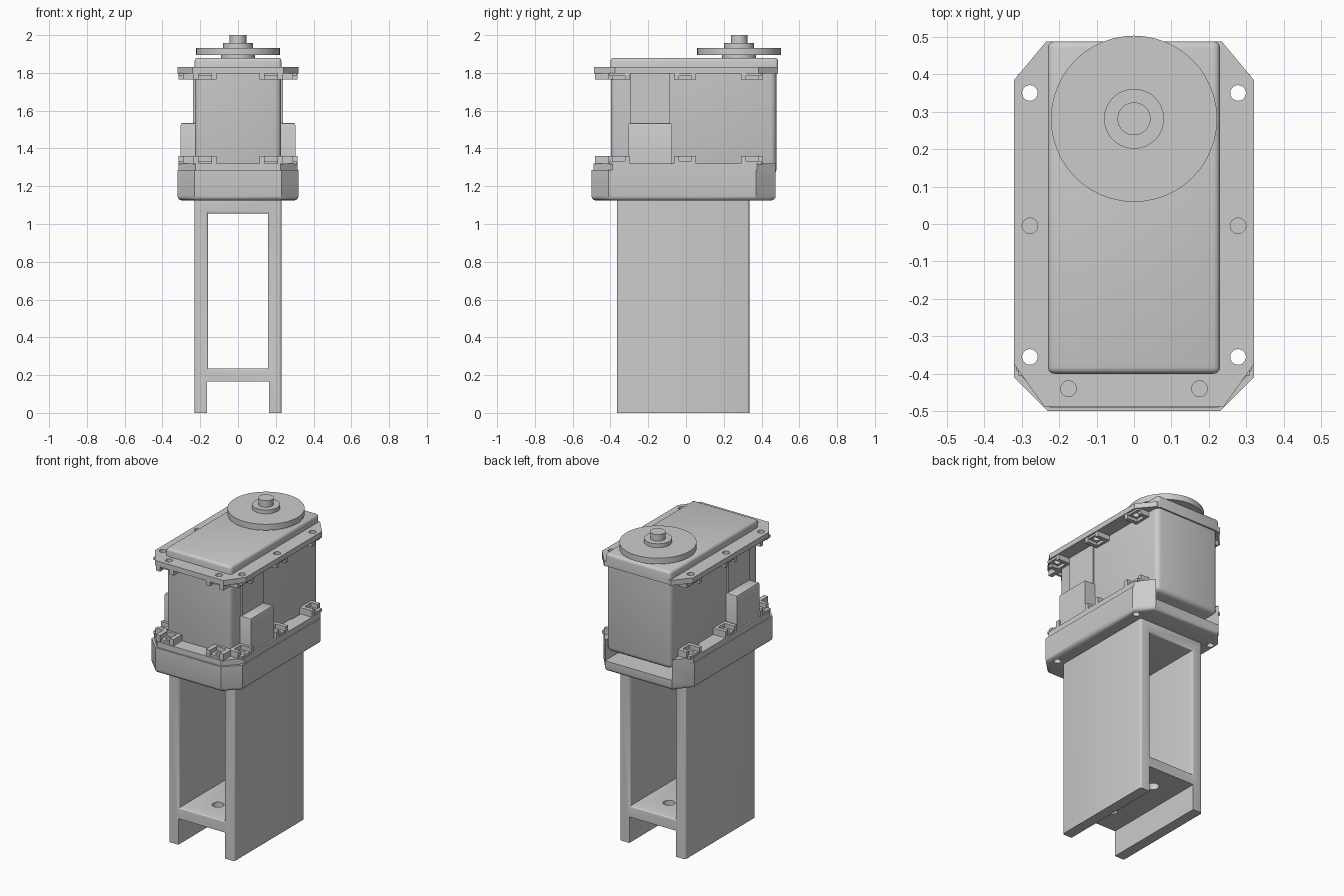
import bpy, bmesh, math

if "Cube" in bpy.data.objects:
    bpy.data.objects.remove(bpy.data.objects["Cube"])


def finish(name, bm):
    bmesh.ops.recalc_face_normals(bm, faces=bm.faces)
    me = bpy.data.meshes.new(name)
    bm.to_mesh(me)
    bm.free()
    ob = bpy.data.objects.new(name, me)
    bpy.context.collection.objects.link(ob)
    return ob


def prism(name, pts, z0, z1):
    """Extrude an xy outline from z0 to z1."""
    bm = bmesh.new()
    lo = [bm.verts.new((x, y, z0)) for x, y in pts]
    hi = [bm.verts.new((x, y, z1)) for x, y in pts]
    n = len(pts)
    bm.faces.new(lo[::-1])
    bm.faces.new(hi)
    for i in range(n):
        j = (i + 1) % n
        bm.faces.new((lo[i], lo[j], hi[j], hi[i]))
    return finish(name, bm)


def box(name, x0, x1, y0, y1, z0, z1):
    x0, x1 = sorted((x0, x1))
    return prism(name, [(x0, y0), (x1, y0), (x1, y1), (x0, y1)], z0, z1)


def cyl(name, x, y, r, z0, z1, n=32):
    a = [2 * math.pi * i / n for i in range(n)]
    return prism(name, [(x + r * math.cos(t), y + r * math.sin(t)) for t in a], z0, z1)


def octagon(hx, y0, y1, fx, fy, bx, by):
    """Plate outline with chamfered front and back corners."""
    right = [(fx, y0), (hx, fy), (hx, by), (bx, y1)]
    return right + [(-x, y) for x, y in right[::-1]]


def apply_mod(ob, mod):
    bpy.context.view_layer.objects.active = ob
    bpy.ops.object.modifier_apply(modifier=mod.name)


def cut(ob, cutter):
    m = ob.modifiers.new("cut", 'BOOLEAN')
    m.operation, m.solver, m.object = 'DIFFERENCE', 'EXACT', cutter
    apply_mod(ob, m)
    bpy.data.objects.remove(cutter)


def round_edges(ob, width, test=None, seg=3):
    """Bevel the sharp edges whose two end points pass the test."""
    bm = bmesh.new()
    bm.from_mesh(ob.data)
    edges = [e for e in bm.edges if len(e.link_faces) == 2
             and e.calc_face_angle(0) > 0.5
             and (test is None or test(e.verts[0].co, e.verts[1].co))]
    bmesh.ops.bevel(bm, geom=edges, offset=width, segments=seg, profile=0.5, affect='EDGES')
    bm.to_mesh(ob.data)
    bm.free()


# Screw positions
corner = [(s * 0.278, y) for s in (-1, 1) for y in (-0.355, 0.35)]
other = [(s * 0.278, -0.005) for s in (-1, 1)] + [(s * 0.175, -0.44) for s in (-1, 1)]

# Lower mounting bracket
leg = box("mounting_bracket", -0.23, 0.23, -0.365, 0.335, 0, 1.13)
cut(leg, box("window_cut", -0.158, 0.158, -1, 1, 0.235, 1.055))
cut(leg, box("foot_cut", -0.163, 0.163, -1, 1, -0.1, 0.165))
round_edges(leg, 0.012, lambda a, b: abs(a.y - b.y) < 0.01 and min(a.z, b.z) > 0.2 and max(a.z, b.z) < 1.1
            or (abs(a.x - b.x) < 0.01 and abs(a.x) > 0.2 and abs(a.y - b.y) < 0.01))
for y in (-0.2, 0.17):
    cut(leg, cyl("hole_cut", 0, y, 0.035, 0.1, 0.3))

# Base tray with a slot at the back
tray = prism("base_tray", octagon(0.32, -0.5, 0.475, 0.23, -0.41, 0.235, 0.37), 1.125, 1.285)
round_edges(tray, 0.022, lambda a, b: max(a.z, b.z) < 1.13)
cut(tray, box("slot_cut", -0.235, 0.235, 0.2, 0.6, 1.19, 1.4))

# Rim on the tray and flange under the lid
rim = prism("tray_rim", octagon(0.315, -0.49, 0.475, 0.225, -0.39, 0.235, 0.375), 1.285, 1.32)
cut(rim, box("rim_cut", -0.235, 0.235, 0.2, 0.6, 1.2, 1.4))
flange = prism("upper_flange", octagon(0.32, -0.487, 0.487, 0.24, -0.375, 0.235, 0.385), 1.797, 1.83)
cut(flange, box("flange_cut", -0.215, 0.215, 0.3, 0.6, 1.7, 1.9))
for x, y in corner:
    cut(tray, cyl("hole_cut", x, y, 0.021, 1, 1.5, 20))
for x, y in corner + other:
    cut(rim, cyl("hole_cut", x, y, 0.021, 1.2, 1.4, 20))
    cut(flange, cyl("hole_cut", x, y, 0.021, 1.7, 1.9, 20))

# Nut sockets: open U shapes on the rim and under the flange
for z0, z1, pad0, pad1, level in ((1.315, 1.36, 1.315, 1.333, "lower"),
                                  (1.765, 1.80, 1.784, 1.80, "upper")):
    for x, y in corner + other:
        s = math.copysign(1, x)
        name = level + "_nut_socket"
        if y < -0.4:
            for k in (-1, 1):
                box(name + "_wall", x + k * 0.034, x + k * 0.062, -0.483, -0.40, z0, z1)
            box(name + "_back", x - 0.062, x + 0.062, -0.415, -0.40, z0, z1)
            pad = box(name + "_floor", x - 0.05, x + 0.05, -0.475, -0.40, pad0, pad1)
        else:
            for k in (-1, 1):
                outer = 0.29 if (y * k > 0.3) else 0.315
                box(name + "_wall", s * 0.225, s * outer, *sorted((y + k * 0.033, y + k * 0.058)), z0, z1)
            box(name + "_back", s * 0.225, s * 0.245, y - 0.058, y + 0.058, z0, z1)
            pad = box(name + "_floor", s * 0.225, s * 0.31, y - 0.05, y + 0.05, pad0, pad1)
        cut(pad, cyl("hole_cut", x, y, 0.021, 1, 2, 20))

# Motor housing and lid
housing = box("motor_housing", -0.228, 0.228, -0.398, 0.478, 1.255, 1.82)
round_edges(housing, 0.03, lambda a, b: min(a.z, b.z) < 1.3)
lid = box("housing_lid", -0.23, 0.23, -0.4, 0.488, 1.80, 1.88)
round_edges(lid, 0.018, lambda a, b: max(a.z, b.z) > 1.87)

# Side covers on both sides
for s, side in ((-1, "left"), (1, "right")):
    cover = box(side + "_side_cover", s * 0.22, s * 0.304, -0.305, -0.075, 1.31, 1.535)
    round_edges(cover, 0.012, lambda a, b: min(a.z, b.z) > 1.5, 2)
    box(side + "_side_panel", s * 0.22, s * 0.238, -0.295, -0.085, 1.5, 1.80)

# Output disc and shaft
for name, r, z0, z1 in (("disc_spacer", 0.09, 1.87, 1.90), ("output_disc", 0.222, 1.895, 1.933),
                        ("disc_hub", 0.08, 1.93, 1.958), ("output_shaft", 0.044, 1.955, 2.0)):
    cyl(name, 0, 0.281, r, z0, z1, 48)

# Smooth the rounded parts, keep corners sharp
bpy.ops.object.select_all(action='SELECT')
bpy.ops.object.shade_smooth_by_angle(angle=math.radians(32))
